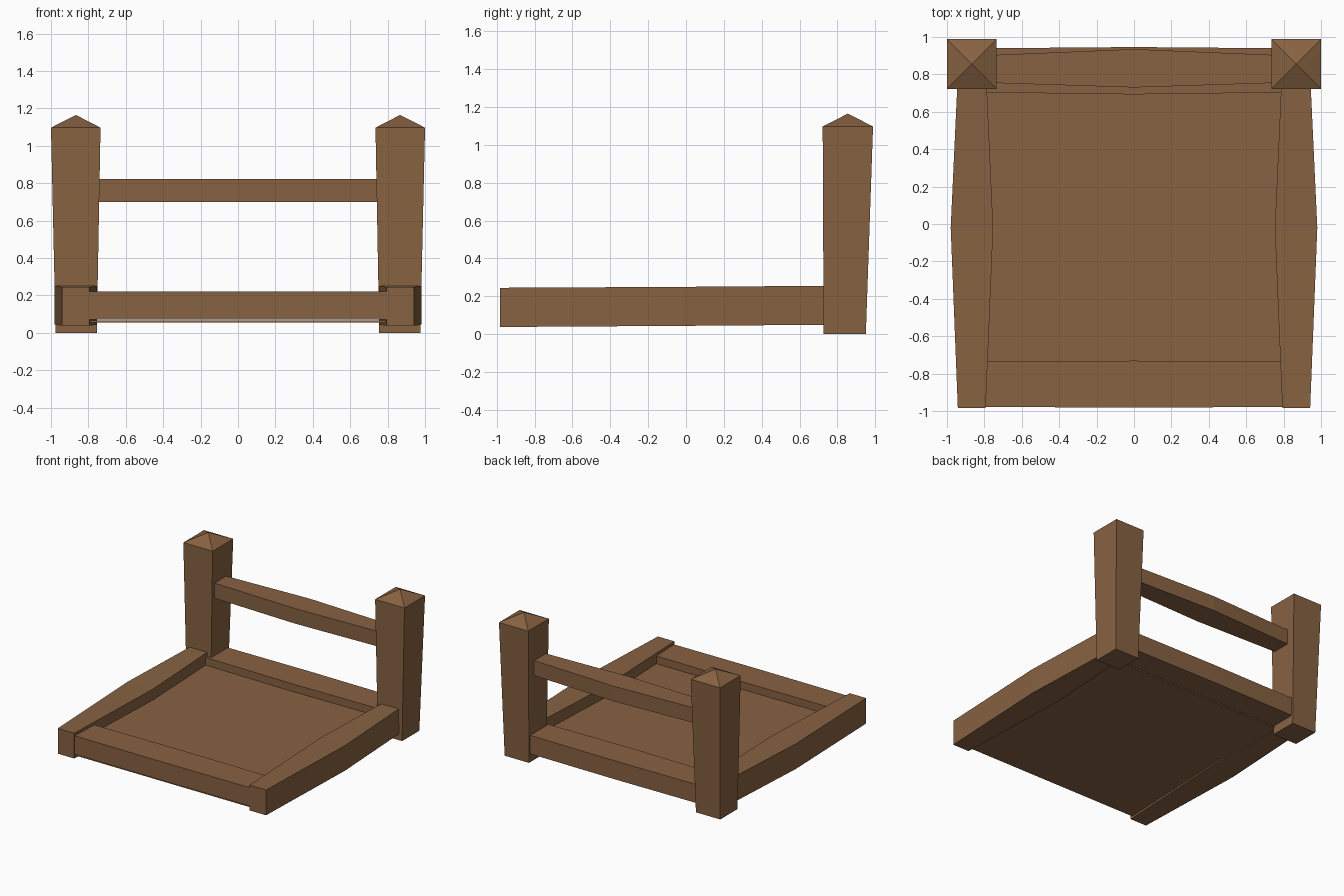
import bpy

if "Cube" in bpy.data.objects:
    bpy.data.objects.remove(bpy.data.objects["Cube"])

# One wood colour for the whole bed frame
wood = bpy.data.materials.new("brown wood")
wood.diffuse_color = (0.242, 0.122, 0.054, 1)
wood.use_nodes = True
wood.node_tree.nodes["Principled BSDF"].inputs["Base Color"].default_value = wood.diffuse_color


def make(name, verts, faces):
    mesh = bpy.data.meshes.new(name)
    mesh.from_pydata(verts, [], faces)
    mesh.materials.append(wood)
    obj = bpy.data.objects.new(name, mesh)
    bpy.context.collection.objects.link(obj)
    return obj


def loft(name, rings, tip=None):
    """Join four-sided rings into a solid; close with a cap or a pointed tip."""
    verts = [v for ring in rings for v in ring]
    faces = [(3, 2, 1, 0)]
    for k in range(0, 4 * (len(rings) - 1), 4):
        faces += [(k + i, k + (i + 1) % 4, k + 4 + (i + 1) % 4, k + 4 + i) for i in range(4)]
    n = len(verts)
    if tip:
        verts.append(tip)
        faces += [(n - 4 + i, n - 4 + (i + 1) % 4, n) for i in range(4)]
    else:
        faces.append((n - 4, n - 3, n - 2, n - 1))
    return make(name, verts, faces)


def mirror(obj):
    mod = obj.modifiers.new("mirror", 'MIRROR')
    mod.use_mirror_merge = False


def ring_z(x0, x1, y0, y1, z):
    return [(x0, y0, z), (x1, y0, z), (x1, y1, z), (x0, y1, z)]


def ring_x(x, y0, y1, z0, z1):
    return [(x, y0, z0), (x, y1, z0), (x, y1, z1), (x, y0, z1)]


def ring_y(y, x0, x1, z0, z1):
    return [(x0, y, z0), (x0, y, z1), (x1, y, z1), (x1, y, z0)]


def board(name, x, y0, y1, z0, z1):
    loft(name, [ring_z(-x, x, y0, y1, z0), ring_z(-x, x, y0, y1, z1)])


# Tapered back posts with pyramid tops
mirror(loft("back_post", [ring_z(0.755, 0.975, 0.727, 0.95, 0),
                          ring_z(0.735, 1.0, 0.722, 0.988, 1.097)],
            tip=(0.867, 0.855, 1.165)))

# Side rails, thicker in the middle
mirror(loft("side_rail", [ring_y(-0.983, 0.793, 0.942, 0.038, 0.245),
                          ring_y(-0.02, 0.753, 0.98, 0.044, 0.25),
                          ring_y(0.8, 0.79, 0.942, 0.05, 0.256)]))

# Cross rails: name, half length, end y range, middle y range, z range
for name, half, ya, yb, z in (
        ("front_rail", 0.94, (-0.977, -0.737), (-0.982, -0.731), (0.071, 0.222)),
        ("back_rail", 0.86, (0.704, 0.939), (0.693, 0.946), (0.071, 0.222)),
        ("head_rail", 0.84, (0.757, 0.9), (0.73, 0.935), (0.7, 0.823))):
    loft(name, [ring_x(-half, *ya, *z), ring_x(0, *yb, *z), ring_x(half, *ya, *z)])

# Base board below and sleeping board set between the rails
board("base_board", 0.83, -0.965, 0.74, 0.055, 0.065)
board("sleeping_board", 0.83, -0.86, 0.8, 0.14, 0.16)
